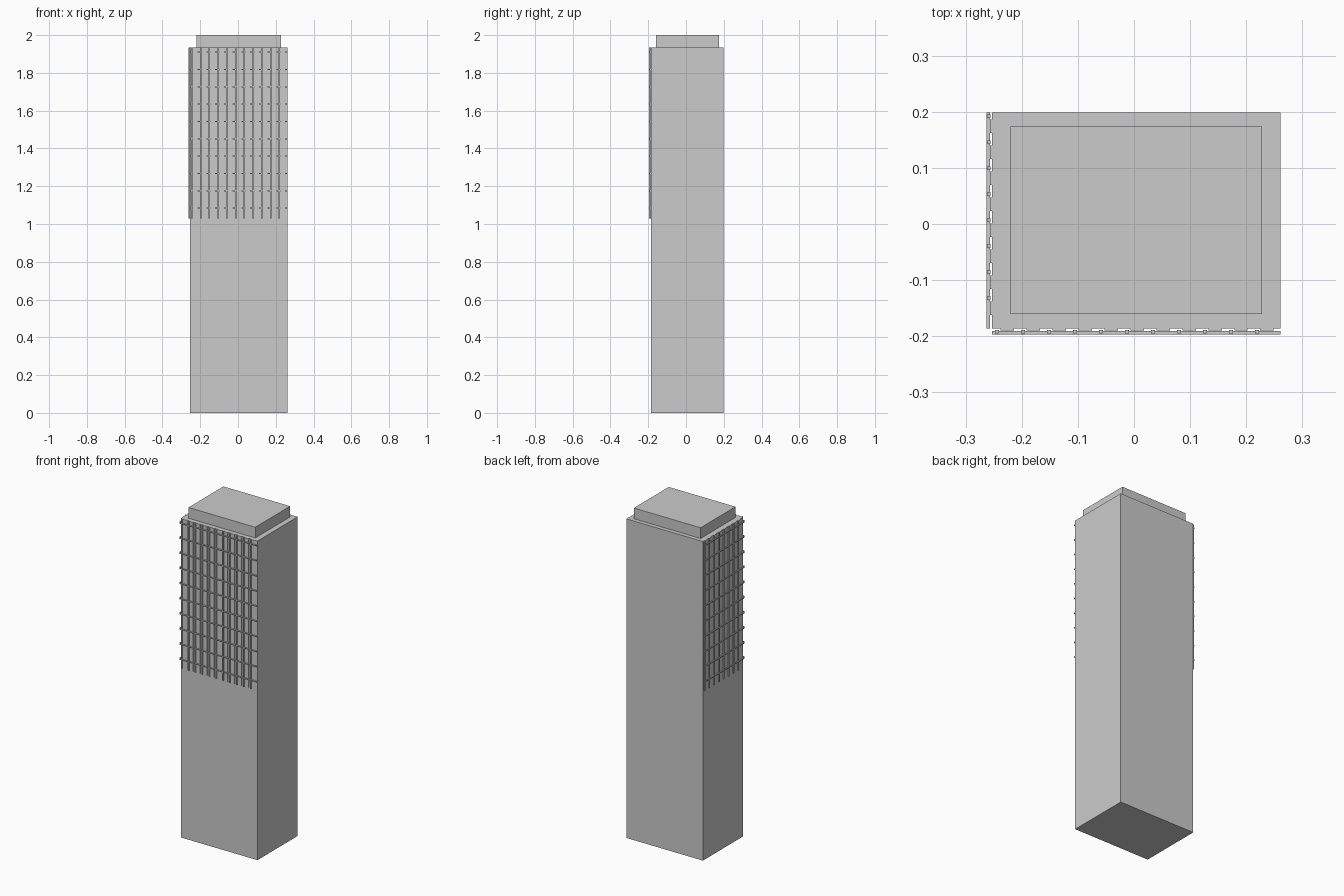
import bpy, bmesh

if "Cube" in bpy.data.objects:
    bpy.data.objects.remove(bpy.data.objects["Cube"])


def boxes(name, spans):
    """One object made of axis-aligned boxes given as (x0, x1, y0, y1, z0, z1)."""
    bm = bmesh.new()
    for x0, x1, y0, y1, z0, z1 in spans:
        for v in bmesh.ops.create_cube(bm, size=1)["verts"]:
            v.co = (x1 if v.co.x > 0 else x0,
                    y1 if v.co.y > 0 else y0,
                    z1 if v.co.z > 0 else z0)
    mesh = bpy.data.meshes.new(name)
    bm.to_mesh(mesh)
    bm.free()
    obj = bpy.data.objects.new(name, mesh)
    bpy.context.collection.objects.link(obj)
    return obj


X0, X1, Y0, Y1 = -0.253, 0.261, -0.186, 0.199   # tower footprint
TOP, LOW = 1.935, 1.03                         # cladding height range
STEP = 0.0463                                  # bay width
rows = [1.084 + 0.0918 * i for i in range(10)]
front_bays = [-0.244 + STEP * i for i in range(11)]
side_bays = [0.192 - STEP * i for i in range(8)]

# Tower and roof block
boxes("tower_body", [(X0, X1, Y0, Y1, 0, TOP)])
boxes("roof_block", [(-0.22, 0.228, -0.16, 0.174, TOP, 2.0)])

# Front cladding: wide strips against the wall, slim mullions, horizontal rails
boxes("front_strips", [(x + 0.006, x + 0.030, -0.190, Y0, LOW, TOP) for x in front_bays])
boxes("front_mullions", [(x - 0.0035, x + 0.0035, -0.195, -0.189, LOW, TOP) for x in front_bays])
boxes("front_rails", [(X0, X1, -0.197, -0.191, z - 0.003, z + 0.003) for z in rows])

# Left cladding
boxes("left_strips", [(-0.257, X0, y - 0.030, y - 0.006, LOW, TOP) for y in side_bays])
boxes("left_mullions", [(-0.262, -0.256, y - 0.0035, y + 0.0035, LOW, TOP) for y in side_bays])
boxes("left_rails", [(-0.263, -0.257, Y0, Y1, z - 0.003, z + 0.003) for z in rows])
